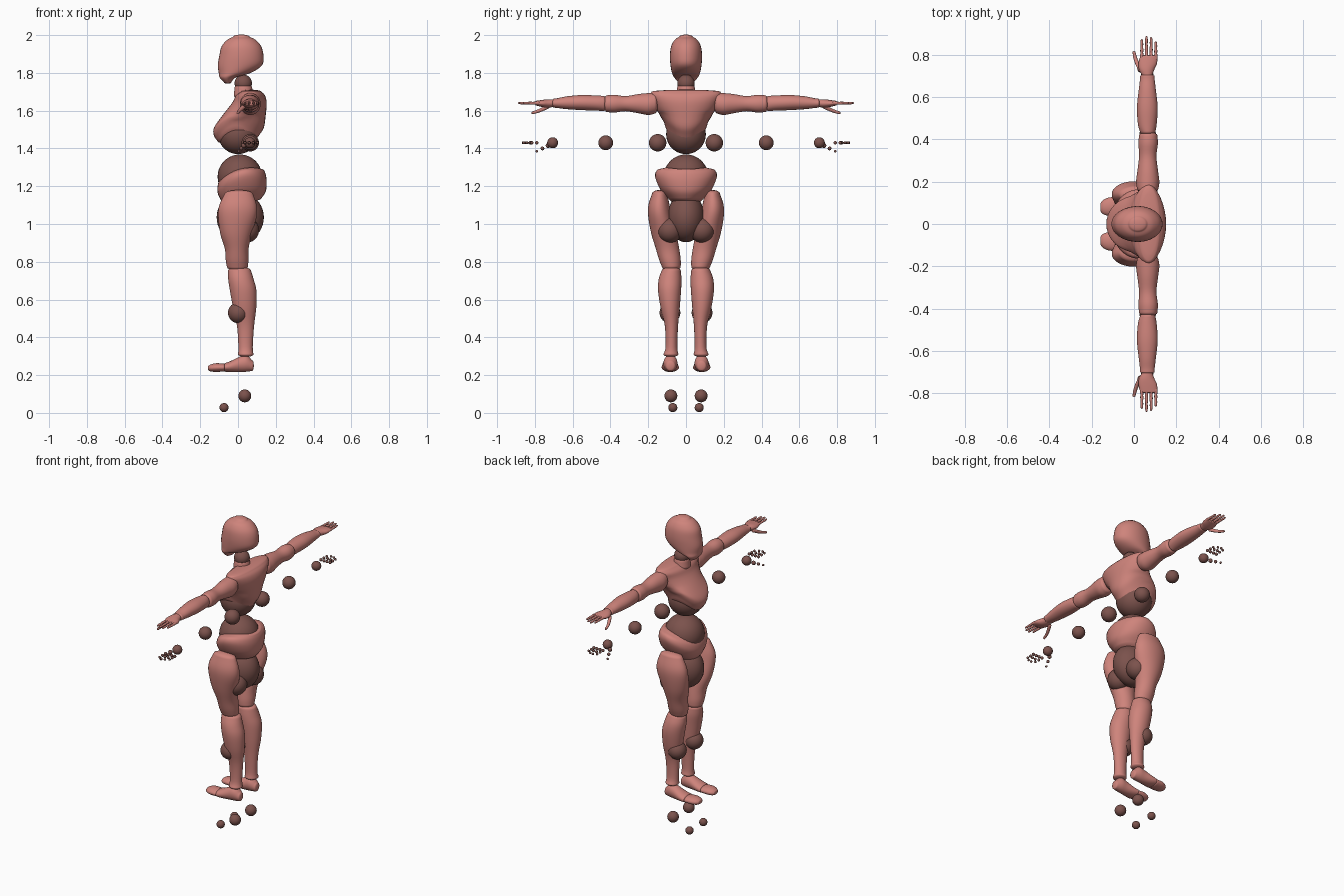
import bpy, bmesh, math
from mathutils import Vector

cube = bpy.data.objects.get("Cube")
if cube:
    bpy.data.objects.remove(cube, do_unlink=True)


def make_material(name, colour):
    mat = bpy.data.materials.new(name)
    mat.use_nodes = True
    mat.diffuse_color = colour
    mat.node_tree.nodes["Principled BSDF"].inputs["Base Color"].default_value = colour
    return mat


BODY = make_material("rosy body", (.62, .23, .2, 1))
JOINT = make_material("brown joint", (.2, .085, .073, 1))
SIDES = (("left", -1), ("right", 1))
SEGMENTS = 32


def finish(name, bm, mat):
    """Turn a bmesh into a smooth shaded object of one material."""
    bmesh.ops.recalc_face_normals(bm, faces=bm.faces[:])
    for face in bm.faces:
        face.smooth = True
    mesh = bpy.data.meshes.new(name)
    bm.to_mesh(mesh)
    bm.free()
    mesh.materials.append(mat)
    obj = bpy.data.objects.new(name, mesh)
    bpy.context.collection.objects.link(obj)
    return obj


def smooth_rings(rings, steps=4):
    """Pass a Catmull-Rom spline through the rings."""
    rings = [Vector(r) for r in rings]
    out = []
    for i in range(len(rings) - 1):
        p, q = rings[i], rings[i + 1]
        before = rings[i - 1] if i else p
        after = rings[i + 2] if i + 2 < len(rings) else q
        for s in range(steps):
            t = s / steps
            m, n = (q - before) / 2, (after - p) / 2
            out.append(p + m * t + (3 * (q - p) - 2 * m - n) * t ** 2
                       + (2 * (p - q) + m + n) * t ** 3)
    return out + [rings[-1]]


def dome(ring, direction, bulge):
    """Shrinking rings that round off an end, from the rim outwards."""
    reach = min(ring[3], ring[4]) * bulge * direction
    out = []
    for k in range(1, 5):
        angle = k * math.pi / 9
        r = ring.copy()
        r[0] += reach * math.sin(angle)
        r[3] *= math.cos(angle)
        r[4] *= math.cos(angle)
        out.append(r)
    return out


def loft(name, axis, rings, mat=BODY, side=1, bulge=.35, warp=None):
    """Skin ellipses (position, two centres, two radii) along an axis."""
    rings = smooth_rings(rings)
    way = 1 if rings[-1][0] > rings[0][0] else -1
    rings = dome(rings[0], -way, bulge)[::-1] + rings + dome(rings[-1], way, bulge)
    others = [i for i in range(3) if i != axis]
    bm = bmesh.new()
    loops = []
    for pos, a, b, ra, rb in rings:
        loop = []
        for k in range(SEGMENTS):
            angle = math.tau * k / SEGMENTS
            co = Vector((0, 0, 0))
            co[axis] = pos
            co[others[0]] = a + ra * math.cos(angle)
            co[others[1]] = b + rb * math.sin(angle)
            if warp:
                co.z += warp(co)
            co.y *= side
            loop.append(bm.verts.new(co))
        loops.append(loop)
    for low, high in zip(loops, loops[1:]):
        for k in range(SEGMENTS):
            n = (k + 1) % SEGMENTS
            bm.faces.new((low[k], low[n], high[n], high[k]))
    bm.faces.new(loops[0])
    bm.faces.new(loops[-1])
    return finish(name, bm, mat)


def ball(name, centre, radius, stretch=(1, 1, 1)):
    bm = bmesh.new()
    small = radius < .015
    bmesh.ops.create_uvsphere(bm, u_segments=12 if small else 32,
                              v_segments=8 if small else 20, radius=radius)
    bmesh.ops.scale(bm, vec=stretch, verts=bm.verts)
    bmesh.ops.translate(bm, vec=centre, verts=bm.verts)
    return finish(name, bm, JOINT)


# Head and neck
loft("head", 2, [(1.75, -.055, 0, .02, .04), (1.775, -.055, 0, .042, .062),
                 (1.8, -.017, 0, .085, .074), (1.84, .01, 0, .117, .082),
                 (1.89, .018, 0, .117, .085), (1.94, .018, 0, .105, .079),
                 (1.975, .018, 0, .075, .06), (1.99, .018, 0, .045, .037)])
ball("neck_ball", (.028, 0, 1.745), .046)
loft("neck", 2, [(1.68, .03, 0, .052, .052), (1.725, .028, 0, .046, .046)])


# Ribcage with an arched lower rim
def rib_arch(co):
    return .09 * min(1, (co.y / .12) ** 2) * max(0, min(1, (1.6 - co.z) / .15))


loft("ribcage", 2, [(1.44, -.01, 0, .1, .11), (1.47, -.008, 0, .12, .122),
                    (1.51, .005, 0, .132, .132), (1.57, .03, 0, .116, .145),
                    (1.64, .06, 0, .092, .17), (1.68, .066, 0, .077, .187),
                    (1.7, .07, 0, .055, .182)], bulge=.2, warp=rib_arch)
ball("chest_ball", (0, 0, 1.475), .105)
ball("waist_ball", (.01, 0, 1.25), .118)

# Hip shell, tilted down at the front and raised at the flanks
loft("hip_shell", 2, [(1.11, .035, 0, .09, .09), (1.14, .03, 0, .117, .135),
                      (1.19, .022, 0, .13, .163), (1.23, .02, 0, .127, .155),
                      (1.255, .02, 0, .118, .125)], bulge=.15,
     warp=lambda co: .22 * co.x + .045 * (co.y / .15) ** 2)
ball("pelvis_ball", (.012, 0, 1.035), .125, (1, .78, 1.05))

for label, s in SIDES:
    # Arm segments
    loft(label + "_upper_arm", 1,
         [(.165, .065, 1.64, .05, .055), (.2, .065, 1.635, .055, .058),
          (.25, .065, 1.637, .049, .051), (.32, .065, 1.637, .041, .04),
          (.38, .067, 1.637, .046, .047), (.42, .067, 1.637, .043, .044)], side=s)
    loft(label + "_forearm", 1,
         [(.435, .065, 1.638, .036, .04), (.47, .063, 1.64, .044, .04),
          (.55, .063, 1.643, .049, .04), (.63, .063, 1.642, .041, .034),
          (.68, .063, 1.64, .035, .026), (.7, .063, 1.64, .034, .024)], side=s)

    # Hand with four fingers and a drooping thumb
    loft(label + "_palm", 1,
         [(.7, .063, 1.64, .023, .02), (.73, .06, 1.638, .036, .022),
          (.76, .065, 1.638, .044, .019), (.795, .07, 1.64, .04, .012)], side=s)
    for i, (finger, tip) in enumerate((("index", .875), ("middle", .89),
                                       ("ring", .885), ("little", .865))):
        x = .037 + .022 * i
        rings = []
        for k in range(7):
            r = (.0085 if k % 2 else .0075) - .0004 * k
            rings.append((.78 + (tip - .785) * k / 6, x, 1.64, r, r))
        loft(f"{label}_{finger}_finger", 1, rings, side=s, bulge=.8)
        for k in range(3):
            reach = .79 + (tip - .8) * k * .4
            ball(f"{label}_{finger}_knuckle_{k}", (x, s * reach, 1.43), .0095 - .001 * k)
    loft(label + "_thumb", 1,
         [(.725, .033, 1.625, .012, .012), (.755, .018, 1.61, .011, .011),
          (.785, .006, 1.597, .009, .009), (.815, 0, 1.588, .007, .007)], side=s)
    for k in range(3):
        ball(f"{label}_thumb_knuckle_{k}",
             (.03 - .013 * k, s * (.73 + .03 * k), 1.415 - .015 * k), .013 - .003 * k)

    # Leg segments
    loft(label + "_thigh", 2,
         [(.775, -.003, .078, .056, .05), (.81, -.005, .085, .06, .057),
          (.87, -.007, .098, .063, .062), (.95, -.01, .118, .084, .066),
          (1.04, -.003, .138, .102, .062), (1.1, 0, .143, .099, .056),
          (1.16, .004, .14, .075, .04)], side=s, bulge=.5)
    loft(label + "_shin", 2,
         [(.31, .041, .08, .041, .04), (.35, .04, .077, .038, .031),
          (.46, .04, .077, .045, .035), (.56, .035, .084, .062, .051),
          (.65, .027, .087, .07, .061), (.71, .015, .084, .067, .06),
          (.755, .008, .078, .06, .05)], side=s)

    # Foot and toe cap
    loft(label + "_foot", 0,
         [(.075, .082, .25, .025, .028), (.045, .082, .262, .036, .044),
          (.01, .083, .257, .038, .041), (-.04, .084, .245, .044, .029),
          (-.068, .083, .241, .046, .023)], side=s)
    loft(label + "_toes", 0,
         [(-.075, .083, .24, .044, .021), (-.115, .082, .24, .044, .023),
          (-.143, .08, .238, .035, .019), (-.155, .079, .237, .024, .013)], side=s)

    # Joint balls hanging below their sockets
    for joint, x, y, z, r in (("shoulder", .065, .15, 1.43, .046),
                              ("elbow", .065, .425, 1.43, .039),
                              ("wrist", .063, .706, 1.43, .029),
                              ("hip", .045, .085, .967, .066),
                              ("knee", .002, .085, .53, .055),
                              ("ankle", .036, .08, .09, .034),
                              ("toe", -.074, .07, .028, .024)):
        ball(f"{label}_{joint}_ball", (x, s * y, z), r)
